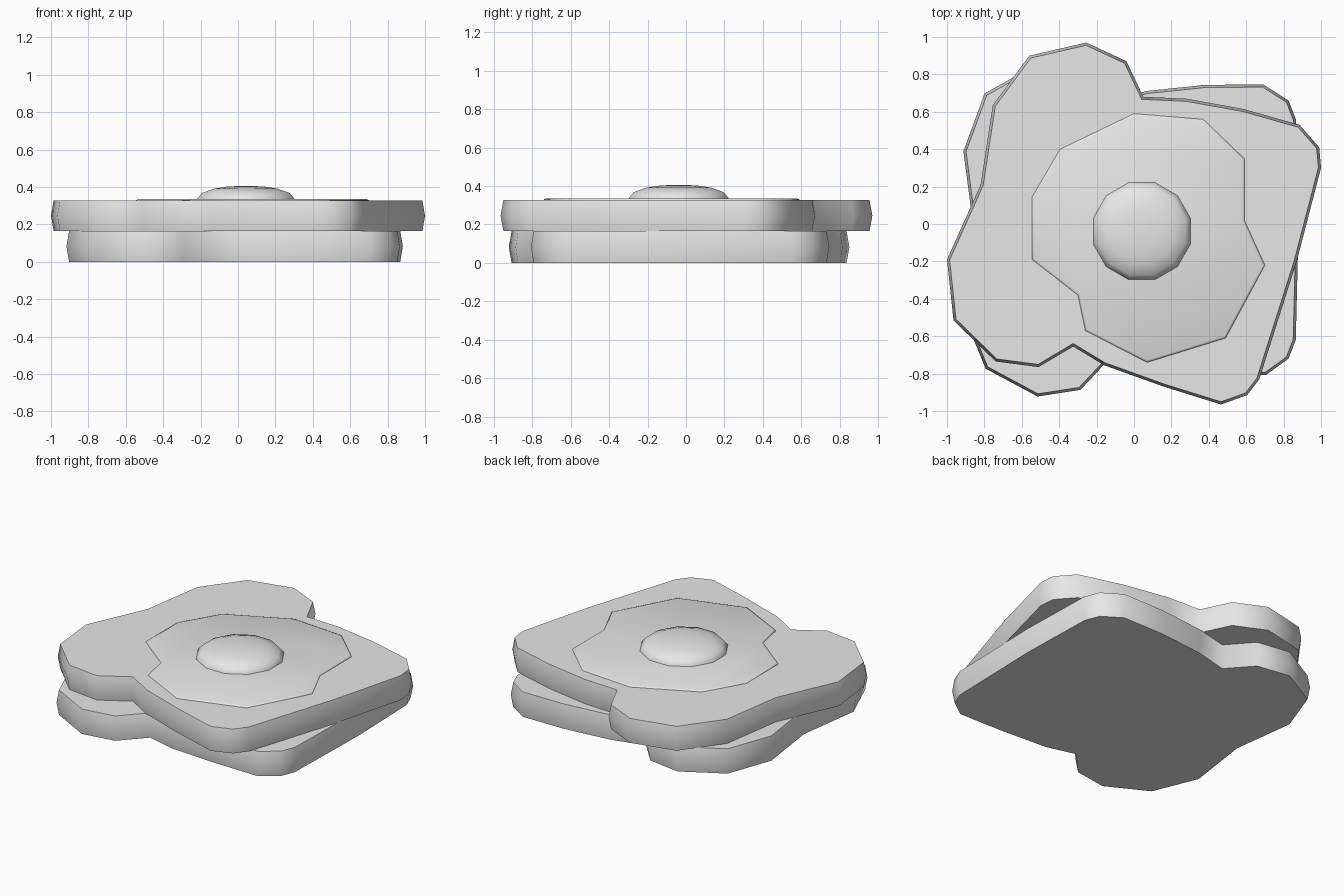
import bpy
import bmesh
import math
from mathutils import Matrix, Vector

default_cube = bpy.data.objects.get("Cube")
if default_cube:
    bpy.data.objects.remove(default_cube, do_unlink=True)

stone = bpy.data.materials.new("pale grey stone")
stone.use_nodes = True
stone.diffuse_color = (0.8, 0.8, 0.8, 1)
stone.node_tree.nodes["Principled BSDF"].inputs["Base Color"].default_value = (0.8, 0.8, 0.8, 1)


def inset_outline(points, distance):
    """Move a counter-clockwise outline inwards with mitred corners."""
    result = []
    for i, point in enumerate(points):
        before = (point - points[i - 1]).normalized()
        after = (points[(i + 1) % len(points)] - point).normalized()
        normal_before = Vector((-before.y, before.x))
        normal_after = Vector((-after.y, after.x))
        mitre = (normal_before + normal_after) / (1 + normal_before.dot(normal_after))
        result.append(point + mitre * distance)
    return result


def layered_solid(name, outline, layers, smooth_angle=70):
    """Stack inset copies of an outline; layers are (height, inset) pairs."""
    bm = bmesh.new()
    rings = []
    for height, inset in layers:
        ring = inset_outline(outline, inset)
        rings.append([bm.verts.new((p.x, p.y, height)) for p in ring])
    for lower, upper in zip(rings, rings[1:]):
        for i in range(len(lower)):
            j = (i + 1) % len(lower)
            bm.faces.new((lower[i], lower[j], upper[j], upper[i]))
    bm.faces.new(list(reversed(rings[0])))
    bm.faces.new(rings[-1])
    mesh = bpy.data.meshes.new(name)
    bm.to_mesh(mesh)
    bm.free()
    mesh.materials.append(stone)
    part = bpy.data.objects.new(name, mesh)
    bpy.context.collection.objects.link(part)
    bpy.ops.object.select_all(action="DESELECT")
    part.select_set(True)
    bpy.context.view_layer.objects.active = part
    bpy.ops.object.shade_smooth_by_angle(angle=math.radians(smooth_angle))
    return part


# Irregular slab outline, counter-clockwise
slab_outline = [Vector(p) for p in (
    (-.56, .9), (-.755, .635), (-.82, .21), (-1, -.19), (-.965, -.515),
    (-.74, -.735), (-.51, -.765), (-.325, -.655), (-.16, -.755), (.16, -.87),
    (.465, -.965), (.605, -.915), (.67, -.83), (.87, -.2), (1, .3),
    (.99, .41), (.885, .53), (.585, .615), (.28, .67), (.05, .68),
    (-.04, .87), (-.255, .97))]

# Lower slab: the same outline, turned a little
turn = Matrix.Rotation(math.radians(16.2), 2)
lower_outline = [turn @ p + Vector((-.01, -.01)) for p in slab_outline]
layered_solid("lower_slab", lower_outline, [(0, .014), (.082, 0), (.165, .014)])

# Upper slab
layered_solid("upper_slab", slab_outline, [(.165, .014), (.246, 0), (.327, .014)])

# Thin raised plate on the upper slab
plate_outline = [Vector(p) for p in (
    (0, .59), (-.395, .4), (-.545, .145), (-.545, -.19), (-.3, -.38),
    (-.26, -.57), (.07, -.74), (.49, -.61), (.7, -.22), (.59, .02),
    (.59, .35), (.37, .56))]
layered_solid("raised_plate", plate_outline, [(.32, 0), (.33, 0), (.335, .012)])

# Central twelve-sided dome
sides = 12
radius = .269
dome_outline = []
for i in range(sides):
    angle = math.tau * (i + .5) / sides
    dome_outline.append(Vector((.042 + radius * math.cos(angle), -.038 + radius * math.sin(angle))))
layered_solid("dome", dome_outline, [(.32, 0), (.337, 0), (.368, .026), (.391, .09), (.402, .16), (.406, .24)])
